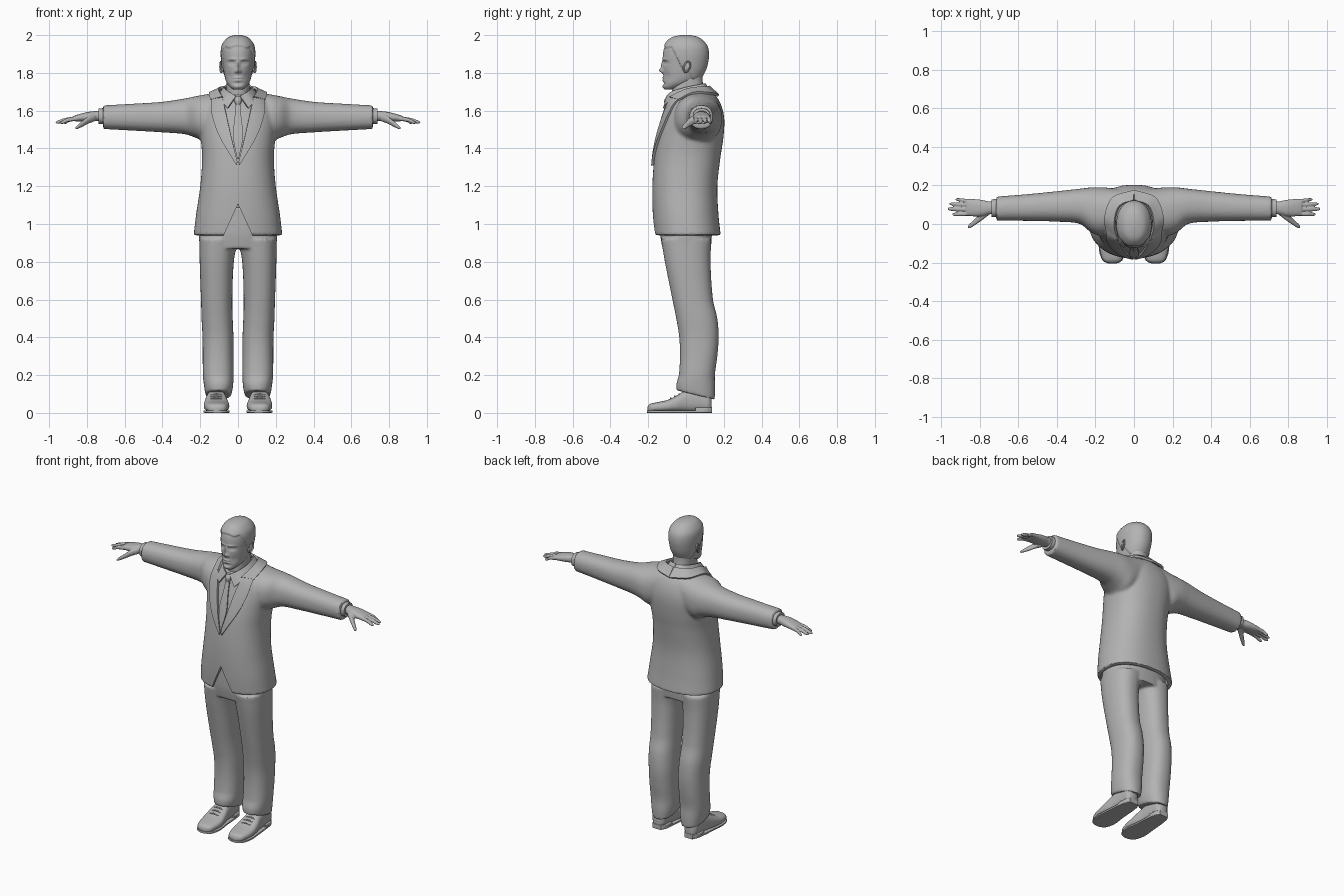
import bpy, bmesh, math
from mathutils import Vector
from mathutils.bvhtree import BVHTree

if "Cube" in bpy.data.objects:
    bpy.data.objects.remove(bpy.data.objects["Cube"])

grey = bpy.data.materials.new("mid grey")
grey.diffuse_color = (0.45, 0.45, 0.45, 1)
grey.use_nodes = True
grey.node_tree.nodes["Principled BSDF"].inputs["Base Color"].default_value = grey.diffuse_color


def curve(rows, t):
    """Smooth interpolation of rows whose first entry is the parameter."""
    n = len(rows)
    i = max(0, min(n - 2, sum(1 for r in rows if r[0] <= t) - 1))

    def slope(k, c):
        a, b = rows[max(0, k - 1)], rows[min(n - 1, k + 1)]
        return (b[c] - a[c]) / (b[0] - a[0])
    p, q = rows[i], rows[i + 1]
    h = q[0] - p[0]
    u = (t - p[0]) / h
    return [(2*u**3 - 3*u**2 + 1) * p[c] + (u**3 - 2*u**2 + u) * h * slope(i, c)
            + (3*u**2 - 2*u**3) * q[c] + (u**3 - u**2) * h * slope(i + 1, c)
            for c in range(1, len(p))]


def loft(bm, axis, rows, p=2.3, n=32, steps=30, flip=1):
    """Rows are (position, a0, a1, b0, b1): extents of rounded cross-sections."""
    rings = []
    for s in range(steps + 1):
        t = rows[0][0] + (rows[-1][0] - rows[0][0]) * s / steps
        a0, a1, b0, b1 = curve(rows, t)
        ring = []
        for k in range(n):
            w = 2 * math.pi * k / n
            c, d = math.cos(w), math.sin(w)
            a = (a0 + a1) / 2 + (a1 - a0) / 2 * math.copysign(abs(c) ** (2 / p), c)
            b = (b0 + b1) / 2 + (b1 - b0) / 2 * math.copysign(abs(d) ** (2 / p), d)
            x, y, z = {"x": (t, a, b), "y": (a, t, b), "z": (a, b, t)}[axis]
            ring.append(bm.verts.new((x * flip, y, z)))
        rings.append(ring)
    for r, q in zip(rings, rings[1:]):
        for k in range(n):
            bm.faces.new((r[k], r[(k + 1) % n], q[(k + 1) % n], q[k]))
    bm.faces.new(rings[0])
    bm.faces.new(rings[-1])


def make(name, bm, voxel=0, smooth=4, mirror=False, solid=0, cutters=()):
    """Turns a bmesh into a finished, smooth-shaded object."""
    bmesh.ops.recalc_face_normals(bm, faces=bm.faces[:])
    ob = bpy.data.objects.new(name, bpy.data.meshes.new(name))
    bm.to_mesh(ob.data)
    bm.free()
    bpy.context.collection.objects.link(ob)
    if solid:
        m = ob.modifiers.new("thickness", "SOLIDIFY")
        m.thickness, m.offset = solid, 0
    if voxel:
        m = ob.modifiers.new("merge", "REMESH")
        m.mode, m.voxel_size = "VOXEL", voxel
        m = ob.modifiers.new("soften", "SMOOTH")
        m.factor, m.iterations = 0.5, smooth
    for c in cutters:
        m = ob.modifiers.new("cut", "BOOLEAN")
        m.operation, m.solver, m.object = "DIFFERENCE", "EXACT", c
    if mirror:
        ob.modifiers.new("mirror", "MIRROR").use_mirror_merge = False
    bpy.context.view_layer.update()
    me = bpy.data.meshes.new_from_object(ob.evaluated_get(bpy.context.evaluated_depsgraph_get()))
    ob.modifiers.clear()
    ob.data = me
    me.materials.clear()
    me.materials.append(grey)
    me.shade_smooth()
    me.set_sharp_from_angle(angle=math.radians(42))
    return ob


def part(name, axis, rows, mirror=False, **kw):
    bm = bmesh.new()
    loft(bm, axis, rows, **kw)
    return make(name, bm, mirror=mirror)


def strip(name, inner, outer, solid, mirror=True, across=8, along=28, place=None):
    """Cloth strip between two edge lines, optionally laid on a surface."""
    bm = bmesh.new()
    edges = [[(i / (len(e) - 1), *pt) for i, pt in enumerate(e)] for e in (inner, outer)]
    grid = []
    for i in range(along + 1):
        a, b = (Vector(curve(e, i / along)) for e in edges)
        pts = [a.lerp(b, j / across) for j in range(across + 1)]
        grid.append([bm.verts.new(place(q) if place else q) for q in pts])
    for r, q in zip(grid, grid[1:]):
        for j in range(across):
            bm.faces.new((r[j], r[j + 1], q[j + 1], q[j]))
    return make(name, bm, mirror=mirror, solid=solid)


# Jacket: torso and sleeves merged, hollow at the hem, notched in front
bm = bmesh.new()
loft(bm, "z", [(.94, -.235, .235, -.168, .184), (1.05, -.222, .222, -.176, .172),
               (1.2, -.2, .2, -.178, .166), (1.35, -.19, .19, -.168, .182),
               (1.45, -.197, .197, -.152, .197), (1.55, -.205, .205, -.125, .203),
               (1.62, -.19, .19, -.102, .19), (1.67, -.14, .14, -.085, .165),
               (1.705, -.08, .08, -.05, .13)], n=64, steps=60)
for s in (1, -1):
    loft(bm, "x", [(.06, .0, .18, 1.5, 1.7), (.16, -.06, .19, 1.43, 1.688),
                   (.22, -.045, .19, 1.455, 1.677), (.28, .0, .183, 1.475, 1.665),
                   (.4, .012, .17, 1.485, 1.647), (.55, .016, .155, 1.494, 1.637),
                   (.715, .018, .142, 1.503, 1.628)], n=40, steps=50, flip=s)
cavity = part("hem_cutter", "z", [(.85, -.217, .217, -.153, .166), (1.1, -.2, .2, -.155, .15)])
wedge = bmesh.new()
tri = [(-.085, .92), (.085, .92), (.0, 1.105)]
f, b = ([wedge.verts.new((x, y, z)) for x, z in tri] for y in (-.3, -.1))
wedge.faces.new(f)
wedge.faces.new(b)
for i in range(3):
    wedge.faces.new((f[i], f[(i + 1) % 3], b[(i + 1) % 3], b[i]))
notch = make("notch_cutter", wedge)
jacket = make("jacket", bm, voxel=.009, cutters=(cavity, notch))
for c in (cavity, notch):
    bpy.data.objects.remove(c)

# Lapels and tie laid on the chest
bm = bmesh.new()
bm.from_mesh(jacket.data)
tree = BVHTree.FromBMesh(bm)
bm.free()


def on_chest(v):
    hit = tree.ray_cast(Vector((v.x, -1, v.z)), Vector((0, 1, 0)))[0]
    return (v.x, (hit.y if hit else 0) - .006, v.z)


strip("lapel", [(.082, 0, 1.67), (.062, 0, 1.58), (.035, 0, 1.46), (.003, 0, 1.33)],
      [(.14, 0, 1.66), (.136, 0, 1.58), (.095, 0, 1.46), (.008, 0, 1.31)], .014, place=on_chest)
tie = [(.012, 1.65), (.017, 1.57), (.026, 1.46), (.004, 1.345)]
strip("tie", [(-w, 0, z) for w, z in tie], [(w, 0, z) for w, z in tie], .008,
      mirror=False, place=on_chest)
part("tie_knot", "z", [(1.63, -.012, .012, -.113, -.08), (1.655, -.02, .02, -.115, -.07),
                       (1.675, -.018, .018, -.103, -.07)], n=16, steps=8)

# Collars wrapped round the neck
strip("shirt_collar",
      [(.01, -.1, 1.676), (.05, -.072, 1.7), (.07, 0, 1.722), (.05, .078, 1.738), (0, .1, 1.742)],
      [(.055, -.118, 1.612), (.085, -.085, 1.65), (.096, 0, 1.69), (.068, .102, 1.705), (0, .122, 1.71)], .009)
strip("jacket_collar",
      [(.08, -.085, 1.67), (.1, 0, 1.71), (.076, .09, 1.724), (0, .122, 1.727)],
      [(.142, -.04, 1.655), (.15, .04, 1.692), (.11, .135, 1.69), (0, .172, 1.68)], .014)

# Trousers: hips and two legs merged, hems raised at the front
bm = bmesh.new()
loft(bm, "z", [(.87, -.203, .203, -.125, .132), (.95, -.206, .206, -.137, .137),
               (1.09, -.185, .185, -.14, .135)], n=48)
for s in (1, -1):
    loft(bm, "z", [(.07, .035, .172, -.05, .152), (.13, .026, .18, -.05, .154),
                   (.2, .024, .186, -.038, .153), (.3, .024, .187, -.032, .166),
                   (.4, .024, .188, -.036, .173), (.5, .028, .193, -.052, .166),
                   (.6, .03, .196, -.072, .143), (.8, .022, .203, -.112, .13),
                   (.92, .0, .205, -.132, .135)], n=40, steps=60, flip=s)
for v in bm.verts:
    if v.co.z < .2:
        v.co.z += (.15 - v.co.y) * .25 * (.2 - v.co.z) / .13
make("trousers", bm, voxel=.008)

# Shoes with sole, heel and laces
part("shoe", "y", [(-.204, .095, .13, .012, .03), (-.193, .068, .156, .004, .046),
                   (-.15, .052, .174, .004, .057), (-.1, .046, .181, .004, .068),
                   (-.05, .052, .178, .004, .092), (0, .062, .168, .004, .12),
                   (.08, .068, .16, .004, .13), (.12, .074, .156, .004, .115),
                   (.136, .09, .14, .01, .09)], mirror=True, p=2.6, steps=50)
part("sole", "y", [(-.206, .095, .13, 0, .012), (-.193, .064, .16, 0, .014),
                   (-.13, .044, .182, 0, .014), (-.04, .053, .177, 0, .014),
                   (.1, .066, .162, 0, .014), (.138, .085, .145, 0, .014)], mirror=True, p=8, steps=40)
part("heel", "y", [(.05, .064, .164, 0, .03), (.11, .067, .161, 0, .03), (.138, .085, .145, 0, .03)],
     mirror=True, p=8, steps=16)
for i in range(3):
    y, z = -.085 + .022 * i, .074 + .011 * i
    part("lace", "x", [(.085, y, y + .008, z - .004, z + .002), (.115, y, y + .008, z, z + .008),
                       (.145, y, y + .008, z - .004, z + .002)], mirror=True, n=10, steps=10)

# Shirt cuffs and hands
part("shirt_cuff", "x", [(.69, .036, .13, 1.528, 1.614), (.738, .037, .128, 1.53, 1.612)],
     mirror=True, steps=4)
bm = bmesh.new()
loft(bm, "x", [(.7, .05, .118, 1.545, 1.602), (.75, .05, .117, 1.546, 1.598),
               (.79, .04, .125, 1.543, 1.594), (.84, .04, .13, 1.542, 1.582),
               (.87, .045, .13, 1.545, 1.572)], n=24)
for y0, y1, tip, r, drop in ((.053, .05, .943, .0105, .02), (.076, .078, .966, .011, .018),
                             (.099, .104, .956, .0105, .017), (.119, .127, .926, .0095, .02)):
    mid, zt = (.86 + tip) / 2, 1.557 - drop
    loft(bm, "x", [(.84, y0 - r, y0 + r, 1.549, 1.572),
                   (mid, (y0 + y1) / 2 - r, (y0 + y1) / 2 + r, 1.54, 1.562),
                   (tip - .012, y1 - r * .85, y1 + r * .85, zt - .008, zt + .009),
                   (tip, y1 - r * .4, y1 + r * .4, zt - .004, zt + .004)], n=14, steps=16)
loft(bm, "x", [(.755, .045, .085, 1.545, 1.585), (.79, .018, .062, 1.532, 1.572),
               (.825, -.006, .026, 1.514, 1.545), (.852, -.022, .002, 1.502, 1.522),
               (.862, -.021, -.01, 1.501, 1.51)], n=16, steps=20)
make("hand", bm, voxel=.004, smooth=2, mirror=True)

# Neck
part("neck", "z", [(1.6, -.068, .068, -.06, .1), (1.7, -.061, .061, -.075, .096),
                   (1.76, -.06, .06, -.066, .088), (1.82, -.06, .06, -.04, .088)])

# Head: smooth skull, with face modelled by soft bumps and hair raised


def g(v, w):
    return math.exp(-(v / w) ** 2)


def ramp(v, a, b):
    return max(0, min(1, (v - a) / (b - a)))


bm = bmesh.new()
loft(bm, "z", [(1.713, -.026, .026, -.112, -.06), (1.725, -.042, .042, -.12, -.02),
               (1.745, -.058, .058, -.12, .03), (1.77, -.068, .068, -.119, .07),
               (1.81, -.076, .076, -.121, .096), (1.85, -.081, .081, -.122, .109),
               (1.9, -.085, .085, -.122, .115), (1.94, -.081, .081, -.112, .107),
               (1.97, -.063, .063, -.09, .082), (1.986, -.042, .042, -.064, .055),
               (1.994, -.012, .012, -.022, .02)], p=2.15, n=112, steps=110)
for v in bm.verts:
    x, y, z = v.co
    ax, front = abs(x), ramp(-y, .03, .08)
    d = -.019 * g(x, .013) * g(z - 1.812, .012) - .011 * g(x, .009) * g(z - 1.838, .022)
    d -= .005 * g(ax - .014, .007) * g(z - 1.806, .008)
    d += .012 * g(ax - .034, .017) * g(z - 1.853, .011) - .006 * g(ax - .034, .01) * g(z - 1.852, .006)
    d -= .005 * g(ax - .03, .024) * g(z - 1.872, .008)
    d -= .006 * g(x, .022) * (g(z - 1.774, .006) + g(z - 1.76, .006))
    d += .004 * g(x, .025) * g(z - 1.744, .007) - .004 * g(x, .02) * g(z - 1.726, .01)
    d += .004 * g(ax - .045, .014) * g(z - 1.785, .02)
    line = 1.937 - .01 * g(ax - .045, .02) - .115 * ramp(y, -.075, -.02) - .07 * ramp(y, 0, .05)
    hair = .007 * ramp(z, line, line + .01)
    v.co += Vector((0, d * front, 0)) + Vector((x, y, (z - 1.88) * .8)).normalized() * hair
make("head", bm)

# Ears: rim and inner shell
for name, r, inner in (("ear_shell", (.008, .016, .026), False), ("ear_rim", (.5, .018, .028), True)):
    bm = bmesh.new()
    if inner:
        pts = [(math.cos(a), math.sin(a)) for a in (2 * math.pi * i / 24 for i in range(24))]
        rings = [[bm.verts.new((.088 + .006 * math.sin(t), (r[1] + .005 * math.cos(t)) * c,
                                (r[2] + .005 * math.cos(t)) * s))
                  for t in (2 * math.pi * k / 8 for k in range(8))] for c, s in pts]
        for i in range(24):
            for k in range(8):
                p, q = rings[i], rings[(i + 1) % 24]
                bm.faces.new((p[k], p[(k + 1) % 8], q[(k + 1) % 8], q[k]))
    else:
        bmesh.ops.create_uvsphere(bm, u_segments=20, v_segments=12, radius=1)
        for v in bm.verts:
            v.co = (.084 + v.co.x * r[0], v.co.y * r[1], v.co.z * r[2])
    for v in bm.verts:
        v.co.x += v.co.y * .3
        v.co.y += .004 + v.co.z * .2
        v.co.y *= 1 - .25 * ramp(-v.co.z, 0, .03)
        v.co.z += 1.832
    make(name, bm, mirror=True)
